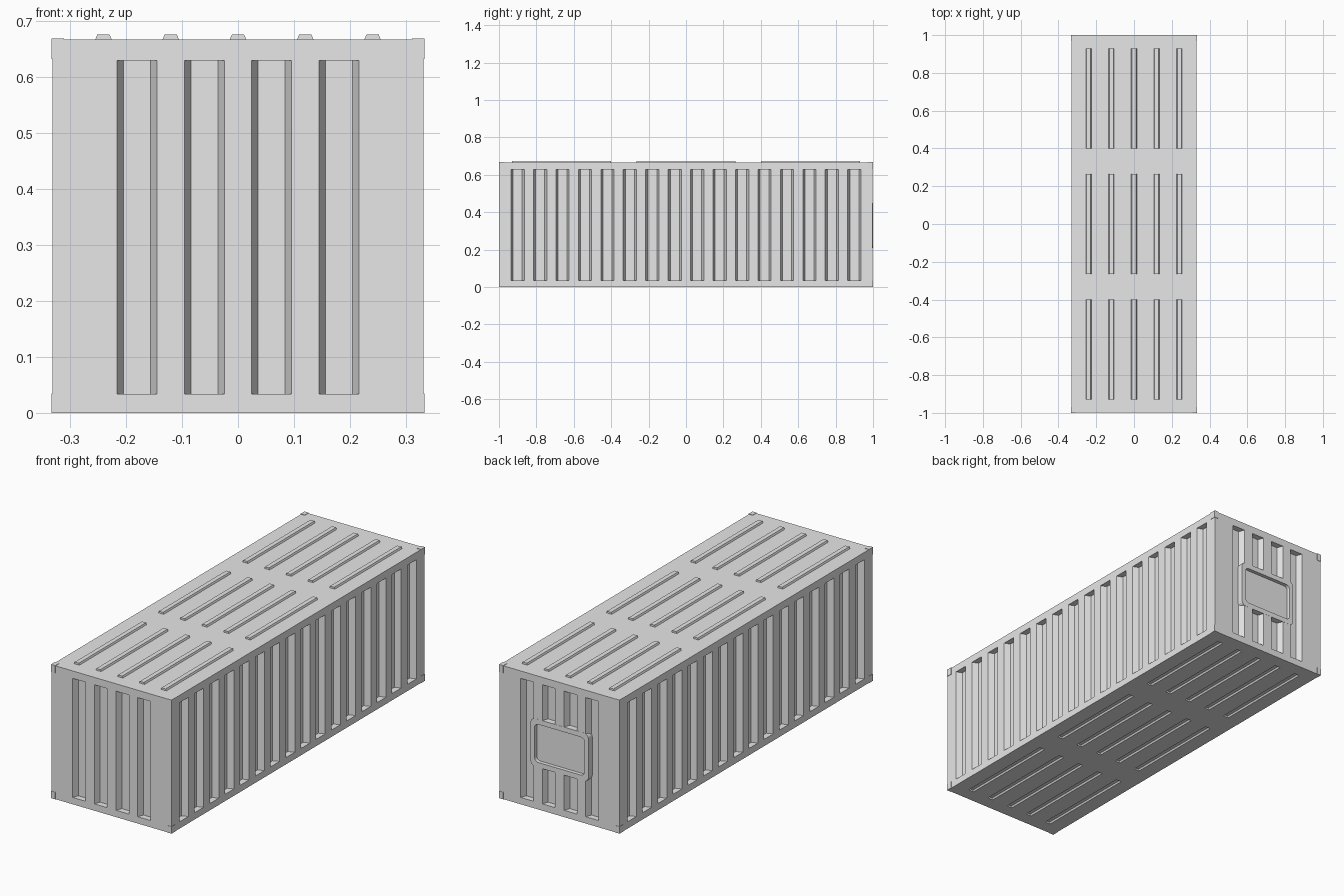
import bpy
import bmesh
from mathutils import Matrix, Vector

if "Cube" in bpy.data.objects:
    bpy.data.objects.remove(bpy.data.objects["Cube"], do_unlink=True)

HX, HY, TOP = 0.331, 0.998, 0.666      # body half width, half length, height
DEPTH = 0.03                           # wall corrugation depth

steel = bpy.data.materials.new("grey_steel")
steel.use_nodes = True
steel.diffuse_color = (0.8, 0.8, 0.8, 1)
steel.node_tree.nodes["Principled BSDF"].inputs["Base Color"].default_value = (0.8, 0.8, 0.8, 1)


def finish(name, bm, hidden=False):
    bmesh.ops.recalc_face_normals(bm, faces=bm.faces)
    mesh = bpy.data.meshes.new(name)
    bm.to_mesh(mesh)
    bm.free()
    mesh.materials.append(steel)
    ob = bpy.data.objects.new(name, mesh)
    bpy.context.collection.objects.link(ob)
    ob.hide_render = hidden
    ob.hide_viewport = False
    return ob


def box(bm, lo, hi):
    lo, hi = Vector(lo), Vector(hi)
    m = Matrix.Translation((lo + hi) / 2) @ Matrix.Diagonal((*(hi - lo), 1))
    return bmesh.ops.create_cube(bm, size=1, matrix=m)["verts"]


def frame(u, v, n, origin):
    """Matrix taking (across, along, outward) to a wall of the box."""
    m = Matrix((u, v, n)).transposed().to_4x4()
    m.translation = Vector(origin)
    return m


def trapezoid(bm, m, u, v0, v1, w0, n0, w1, n1):
    """Bar with a tapered section: half width w0 at height n0, w1 at n1."""
    rings = []
    for v in (v0, v1):
        rings.append([bm.verts.new(m @ Vector((u + a, v, b)))
                      for a, b in ((-w0, n0), (w0, n0), (w1, n1), (-w1, n1))])
    a, b = rings
    bm.faces.new(a)
    bm.faces.new(b)
    for i in range(4):
        j = (i + 1) % 4
        bm.faces.new((a[i], a[j], b[j], b[i]))


def apply_boolean(target, tool, operation):
    mod = target.modifiers.new(operation.lower(), "BOOLEAN")
    mod.operation = operation
    mod.solver = "EXACT"
    mod.object = tool
    bpy.context.view_layer.objects.active = target
    bpy.ops.object.modifier_apply(modifier=mod.name)
    bpy.data.objects.remove(tool, do_unlink=True)


X, Y, Z = (1, 0, 0), (0, 1, 0), (0, 0, 1)
rib_x = [0.12 * i for i in range(-2, 3)]
rib_y = [(-0.93, -0.40), (-0.265, 0.265), (0.40, 0.93)]

# Container body
bm = bmesh.new()
box(bm, (-HX, -HY, 0), (HX, HY, TOP))
body = finish("container_body", bm)

# Corrugation grooves in the walls and shallow slots in the floor
bm = bmesh.new()
for s in (-1, 1):
    side = frame(Y, Z, (s, 0, 0), (s * HX, 0, 0))
    end = frame(X, Z, (0, s, 0), (0, s * HY, 0))
    for i in range(16):
        trapezoid(bm, side, -0.9 + 0.12 * i, 0.034, 0.629, 0.0395, 0.01, 0.024, -DEPTH)
    for i in range(4):
        trapezoid(bm, end, -0.18 + 0.12 * i, 0.034, 0.629, 0.0395, 0.01, 0.024, -DEPTH)
floor = frame(X, Y, (0, 0, -1), (0, 0, 0))
for x in rib_x:
    for y0, y1 in rib_y:
        trapezoid(bm, floor, x, y0, y1, 0.0155, 0.001, 0.01, -0.008)
apply_boolean(body, finish("groove_cutter", bm, True), "DIFFERENCE")


# Flat pad on the back wall with a sunken rounded sign panel
def rounded_plate(name, hx, z0, z1, y0, y1, radius):
    bm = bmesh.new()
    box(bm, (-hx, y0, z0), (hx, y1, z1))
    edges = [e for e in bm.edges if abs(e.verts[0].co.y - e.verts[1].co.y) > 0.001]
    bmesh.ops.bevel(bm, geom=edges, offset=radius, segments=4, profile=0.5, affect="EDGES")
    return finish(name, bm, True)


apply_boolean(body, rounded_plate("pad", 0.16, 0.21, 0.45, 0.95, HY + 0.0005, 0.025), "UNION")
apply_boolean(body, rounded_plate("panel_cutter", 0.138, 0.235, 0.425, HY - 0.018, 1.05, 0.02),
              "DIFFERENCE")

# Raised roof ribs
bm = bmesh.new()
roof = frame(X, Y, Z, (0, 0, TOP))
for x in rib_x:
    for y0, y1 in rib_y:
        trapezoid(bm, roof, x, y0, y1, 0.0155, -0.002, 0.011, 0.009)
finish("roof_ribs", bm)

# Corner castings
bm = bmesh.new()
for sx in (-1, 1):
    for sy in (-1, 1):
        for z0, z1 in ((0, 0.035), (0.631, 0.668)):
            xs = sorted((sx * 0.31, sx * 0.333))
            ys = sorted((sy * 0.97, sy * 1.0))
            box(bm, (xs[0], ys[0], z0), (xs[1], ys[1], z1))
finish("corner_castings", bm)
